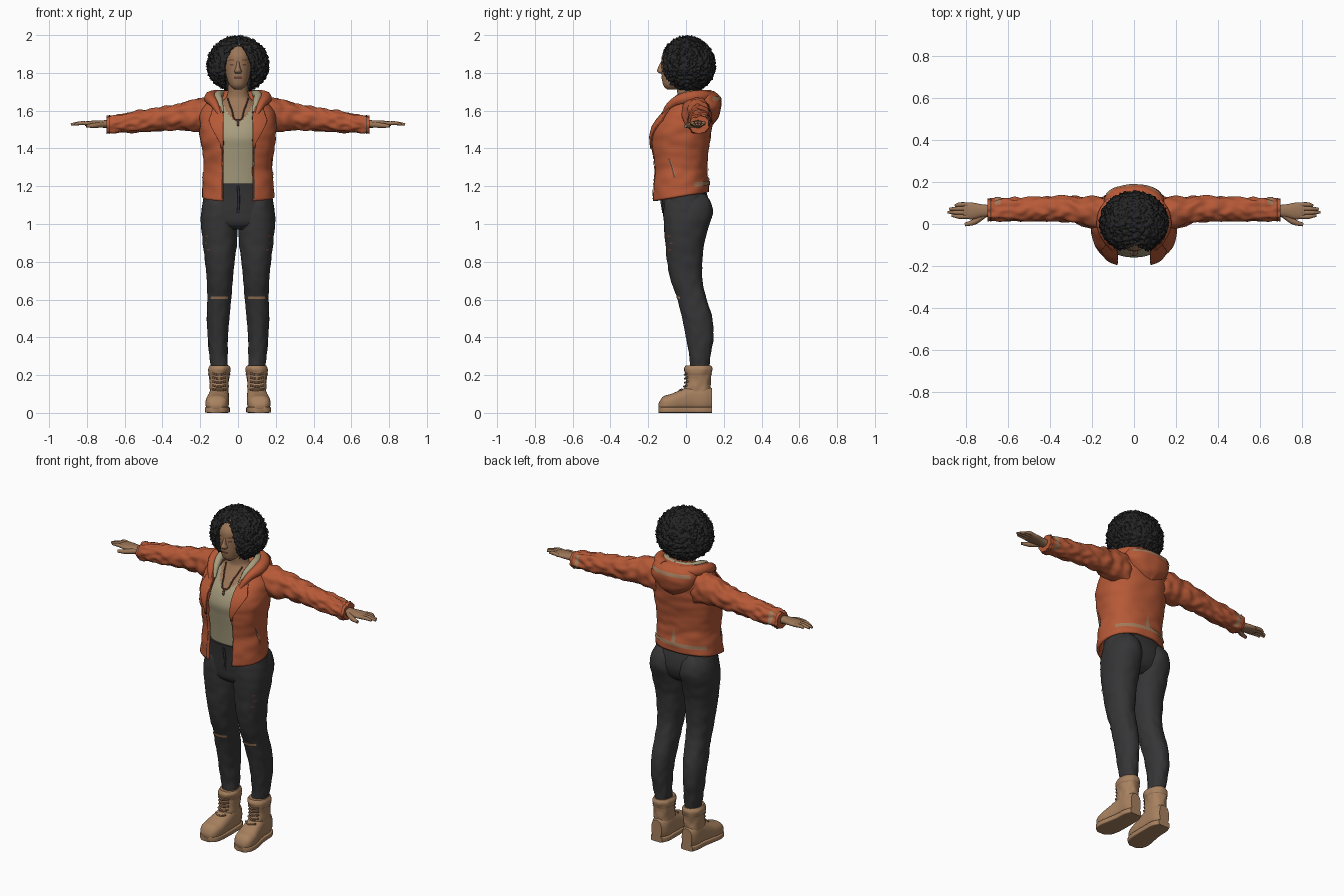
import bpy, bmesh, math
from math import sin, cos, pi, asin
from mathutils import Vector, noise

cube = bpy.data.objects.get("Cube")
if cube:
    bpy.data.objects.remove(cube, do_unlink=True)


def material(name, *rgb):
    m = bpy.data.materials.new(name)
    m.use_nodes = True
    m.diffuse_color = (*rgb, 1)
    bsdf = m.node_tree.nodes["Principled BSDF"]
    bsdf.inputs["Base Color"].default_value = (*rgb, 1)
    bsdf.inputs["Roughness"].default_value = 0.8
    return m


SKIN = material("brown skin", .33, .18, .095)
LIP = material("dark brown", .14, .055, .035)
HAIR = material("black hair", .018, .018, .019)
RUST = material("rust jacket", .47, .1, .038)
TRIM = material("tan trim", .36, .2, .11)
TANK = material("khaki cloth", .39, .34, .21)
DENIM = material("charcoal denim", .036, .036, .038)
BOOT = material("tan leather", .39, .22, .115)
SOLE = material("boot lace brown", .24, .13, .07)


def finish(name, mesh, mats, mirror=False, solid=0, angle=50):
    for m in mats:
        mesh.materials.append(m)
    mesh.shade_smooth()
    mesh.set_sharp_from_angle(angle=math.radians(angle))
    ob = bpy.data.objects.new(name, mesh)
    bpy.context.scene.collection.objects.link(ob)
    if solid:
        mod = ob.modifiers.new("thickness", "SOLIDIFY")
        mod.thickness, mod.offset = solid, 0
    if mirror:
        ob.modifiers.new("mirror", "MIRROR").use_mirror_merge = False
    return ob


def sample(st, t):
    """Smoothly interpolate section bounds at position t."""
    i = 0
    while i < len(st) - 2 and t > st[i + 1][0]:
        i += 1
    slope = lambda a, b, k: (b[k] - a[k]) / (b[0] - a[0])
    p, q = st[i], st[i + 1]
    h = q[0] - p[0]
    u = (t - p[0]) / h
    out = []
    for k in range(1, 5):
        m0 = slope(st[max(i - 1, 0)], q, k) * h
        m1 = slope(p, st[min(i + 2, len(st) - 1)], k) * h
        c = q[k] - p[k]
        out.append(p[k] + u * (m0 + u * (3 * c - 2 * m0 - m1 + u * (m0 + m1 - 2 * c))))
    return out


def loft(name, st, mats, axis="z", n=2.2, arc=None, span=None, grow=0, rows=30, segs=44,
         rumple=0, mirror=False, warp=None, solid=0, paint=None, angle=50):
    """Skin over rounded sections; each station is position, then low/high bounds."""
    t0, t1 = span or (st[0][0], st[-1][0])
    bm = bmesh.new()
    rings = []
    for r in range(rows + 1):
        t = t0 + (t1 - t0) * r / rows
        a0, a1, b0, b1 = sample(st, t)
        lo, hi = arc(t) if arc else (0, 2 * pi)
        ring = []
        for s in range(segs + 1 if arc else segs):
            th = lo + (hi - lo) * s / segs
            sa, ca = sin(th), cos(th)
            ea = math.copysign(abs(sa) ** (2 / n), sa)
            eb = -math.copysign(abs(ca) ** (2 / n), ca)
            g = grow + rumple * noise.noise(Vector((t * 22, ea * 2, eb * 2)))
            a = (a0 + a1) / 2 + ea * ((a1 - a0) / 2 + g)
            b = (b0 + b1) / 2 + eb * ((b1 - b0) / 2 + g)
            co = Vector({"x": (t, a, b), "y": (a, t, b), "z": (a, b, t)}[axis])
            if warp:
                warp(co)
            ring.append(bm.verts.new(co))
        rings.append(ring)
    for p, q in zip(rings, rings[1:]):
        for s in range(len(p) - 1 if arc else len(p)):
            e = (s + 1) % len(p)
            f = bm.faces.new((p[s], p[e], q[e], q[s]))
            if paint:
                f.material_index = paint(f.calc_center_median())
    if not arc:
        for ring in (rings[0], rings[-1]):
            bm.faces.new(ring).material_index = paint(ring[0].co) if paint else 0
    bmesh.ops.recalc_face_normals(bm, faces=bm.faces)
    mesh = bpy.data.meshes.new(name)
    bm.to_mesh(mesh)
    bm.free()
    return finish(name, mesh, mats if isinstance(mats, list) else [mats], mirror, solid, angle)


def patch(name, st, mat, span, arc, grow=.003, **kw):
    fn = arc if callable(arc) else (lambda t: arc)
    return loft(name, st, mat, span=span, arc=fn, grow=grow, rows=8, segs=20, **kw)


def tube(name, pts, mat, radius, taper=None, mirror=False):
    cu = bpy.data.curves.new(name, "CURVE")
    cu.dimensions, cu.bevel_depth, cu.bevel_resolution = "3D", radius, 3
    cu.use_fill_caps, cu.resolution_u = True, 8
    sp = cu.splines.new("BEZIER")
    sp.bezier_points.add(len(pts) - 1)
    for i, (bp, p) in enumerate(zip(sp.bezier_points, pts)):
        bp.co = p
        bp.handle_left_type = bp.handle_right_type = "AUTO"
        bp.radius = taper[i] if taper else 1
    tmp = bpy.data.objects.new(name + " path", cu)
    mesh = bpy.data.meshes.new_from_object(tmp)
    bpy.data.objects.remove(tmp)
    mesh.materials.clear()
    return finish(name, mesh, [mat], mirror)


def sym(*rows):
    return [(t, -r, r, y0, y1) for t, r, y0, y1 in rows]


# Torso: tank top with a scooped neckline, chest and neck
torso = sym((1.17, .15, -.12, .09), (1.3, .15, -.135, .08), (1.4, .155, -.15, .09),
            (1.46, .16, -.158, .1), (1.53, .16, -.135, .11), (1.59, .14, -.095, .11),
            (1.64, .1, -.06, .1), (1.67, .062, -.045, .07), (1.75, .05, -.055, .05))
loft("tank_top_and_neck", torso, [TANK, SKIN], rows=70, segs=72,
     paint=lambda c: int(c.z > 1.545 + 14 * c.x ** 2))
tube("necklace", [(-.055, -.035, 1.665), (-.035, -.085, 1.61), (0, -.13, 1.55),
                  (.035, -.085, 1.61), (.055, -.035, 1.665)], LIP, .004)
tube("pendant", [(0, -.13, 1.555), (0, -.143, 1.52)], LIP, .006)

# Head and face
head = sym((1.712, .02, -.1, -.05), (1.73, .04, -.118, -.02), (1.76, .056, -.126, .03),
           (1.8, .066, -.129, .06), (1.85, .072, -.13, .08), (1.9, .07, -.124, .09),
           (1.955, .045, -.08, .07))
loft("head", head, SKIN)
loft("nose", sym((1.797, .015, -.14, -.1), (1.808, .02, -.153, -.1), (1.825, .013, -.149, -.1),
                 (1.865, .007, -.13, -.1)), SKIN, rows=12, segs=20)
patch("lips", head, LIP, (1.768, 1.78), (-.3, .3))
patch("eyes", head, LIP, (1.84, 1.848), (.3, .58), mirror=True)
patch("eyebrows", head, LIP, (1.865, 1.87), (.24, .68), mirror=True)
tube("ears", [(.072, .0, 1.86), (.076, .01, 1.82)], SKIN, .012, mirror=True)

# Curly hair: lumpy ball with an arched opening for the face
bm = bmesh.new()
bmesh.ops.create_icosphere(bm, subdivisions=6, radius=1)
for v in bm.verts:
    d = v.co.normalized()
    curl = noise.voronoi(d * 8)[0][0] * .03 + noise.voronoi(d * 17)[0][0] * .022
    r = 1.07 - curl * 4
    low = 1 + .07 * max(0, -d.z) * 2 * (1 + d.z)
    v.co = (d.x * .166 * r * low, .008 + d.y * .15 * r * low, 1.845 + d.z * .154 * r)
    arch = .066 * math.sqrt(max(0, min(1, (1.94 - v.co.z) / .1)))
    if v.co.y < 0 and abs(v.co.x) < arch:
        v.co.y = 0
mesh = bpy.data.meshes.new("curly_hair")
bm.to_mesh(mesh)
bm.free()
finish("curly_hair", mesh, [HAIR], angle=60)

# Open jacket body
coat = sym((1.15, .185, -.178, .115), (1.21, .181, -.175, .113), (1.3, .175, -.168, .105),
           (1.4, .184, -.18, .115), (1.47, .195, -.184, .125), (1.54, .195, -.158, .133),
           (1.6, .188, -.108, .138), (1.65, .15, -.07, .135), (1.69, .1, -.035, .12))


def hem_tilt(co):
    co.z += .17 * co.y * max(0, min(1, (1.35 - co.z) / .2))


def gap(t):
    width = .078 + .3 * max(0, t - 1.58)
    return asin(min(1, width / sample(coat, t)[1]) ** 1.15)


style = dict(n=2.3, rumple=.006, warp=hem_tilt)
loft("jacket_body", coat, RUST, arc=lambda t: (gap(t), 2 * pi - gap(t)),
     rows=50, segs=80, solid=.014, **style)
lapel = lambda t: (gap(t) - .03, gap(t) + .03 + .4 * max(0, 1 - abs(t - 1.55) / .13))
patch("lapels", coat, RUST, (1.4, 1.64), lapel, grow=.014, solid=.008, mirror=True, **style)
patch("front_zips", coat, LIP, (1.16, 1.42), lambda t: (gap(t), gap(t) + .035),
      grow=.011, mirror=True, **style)
patch("pocket_zips", coat, LIP, (1.25, 1.35), lambda t: (1.5 - 2 * (t - 1.2), 1.55 - 2 * (t - 1.2)),
      grow=.011, mirror=True, **style)
patch("pocket_trim", coat, TRIM, (1.26, 1.34), lambda t: (1.55 - 2 * (t - 1.2), 1.57 - 2 * (t - 1.2)),
      grow=.012, mirror=True, **style)
patch("back_hem_band", coat, TRIM, (1.19, 1.215), (pi - 1.1, pi + 1.1), grow=.011, **style)
patch("back_seam", coat, TRIM, (1.215, 1.3),
      lambda t: (pi - .6 * (1.31 - t), pi + .6 * (1.31 - t)), grow=.011, **style)

# Sleeves
sleeve = [(.1, -.03, .125, 1.47, 1.668), (.2, -.02, .13, 1.487, 1.665), (.3, .008, .13, 1.497, 1.64),
          (.4, .014, .13, 1.495, 1.62), (.55, .014, .125, 1.486, 1.595), (.695, .014, .118, 1.48, 1.57)]
loft("sleeves", sleeve, RUST, axis="x", rows=60, rumple=.012, mirror=True)
patch("cuff_bands", sleeve, TRIM, (.635, .66), (.5, 2.7), axis="x", rumple=.012, mirror=True)
patch("cuff_seams", sleeve, LIP, (.678, .683), (0, 2 * pi), axis="x", rumple=.012, mirror=True)

# Hood lying on the back, with its collar and lining
hood = sym((1.525, .03, .1, .14), (1.56, .09, .07, .168), (1.61, .135, .03, .185),
           (1.65, .142, .01, .187), (1.68, .13, .02, .175), (1.705, .1, .04, .145))
loft("hood", hood, RUST, rumple=.006)
patch("hood_stripe", hood, TRIM, (1.655, 1.675), (pi - 1.1, pi + 1.1), grow=.004, rumple=.006)
tube("collar", [(.09, -.13, 1.565), (.125, -.075, 1.635), (.145, .0, 1.665), (.12, .08, 1.675),
                (.05, .13, 1.675)], RUST, .034, [.25, .65, 1, 1, 1], mirror=True)
tube("collar_lining", [(.08, -.11, 1.59), (.098, -.06, 1.65), (.105, .0, 1.68), (.08, .07, 1.685),
                       (.0, .1, 1.685)], TANK, .024, [.3, .8, 1, 1, 1], mirror=True)

# Hands
loft("palms", [(.67, .035, .09, 1.507, 1.55), (.72, .032, .093, 1.51, 1.549),
               (.77, .022, .102, 1.515, 1.547), (.81, .027, .1, 1.519, 1.543)],
     SKIN, axis="x", rows=14, segs=28, mirror=True)
for i, (finger, tip) in enumerate((("index", .866), ("middle", .885), ("ring", .877), ("little", .85))):
    y = .035 + .019 * i
    tube(finger + "_fingers", [(.79, y, 1.531), (.83, y, 1.534), (tip, y * .8 + .013, 1.527)],
         SKIN, .011, [1, .95, .6], mirror=True)
tube("thumbs", [(.71, .045, 1.525), (.76, .01, 1.522), (.803, -.003, 1.518)],
     SKIN, .014, [1.1, 1, .6], mirror=True)

# Trousers with torn knees and thighs
loft("trouser_hips", sym((.97, .1, -.08, .06), (1.0, .17, -.112, .1), (1.06, .192, -.122, .125),
                         (1.12, .186, -.126, .122), (1.17, .175, -.13, .108), (1.215, .164, -.136, .098)),
     DENIM)
leg = [(.22, .056, .142, .022, .12), (.3, .055, .15, .018, .13), (.4, .054, .16, .0, .145),
       (.5, .046, .165, -.02, .139), (.6, .036, .162, -.045, .11), (.7, .028, .165, -.08, .087),
       (.8, .018, .174, -.1, .087), (.9, .006, .187, -.11, .097), (1.0, .001, .196, -.117, .125),
       (1.06, .004, .194, -.12, .142), (1.12, .02, .18, -.11, .13), (1.16, .05, .15, -.08, .1)]
loft("trouser_legs", leg, DENIM, rows=60, rumple=.004, mirror=True)
patch("knee_tears", leg, SKIN, (.602, .615),
      lambda t: (-.75 + 8 * abs(t - .609), .75 - 8 * abs(t - .609)), rumple=.004, mirror=True)
for i in range(3):
    z, a = .86 + .035 * i, .75 + .12 * (i % 2)
    patch("thigh_tear", leg, LIP, (z, z + .008), (a - .12, a + .1), rumple=.004, mirror=True)
tube("trouser_fly", [(0, -.138, 1.2), (.004, -.131, 1.13), (0, -.12, 1.06)], DENIM, .006)

# Boots
foot = [(-.145, .09, .14, .02, .05), (-.125, .064, .164, .004, .084), (-.08, .05, .172, .004, .1),
        (-.02, .047, .162, .004, .125), (.04, .047, .152, .004, .15), (.1, .05, .149, .004, .15),
        (.138, .068, .135, .015, .13)]
loft("boot_feet", foot, BOOT, axis="y", n=2.5, mirror=True)
tread = [(y, x0 - .004, x1 + .004, 0, .032) for y, x0, x1, _, _ in foot]
loft("boot_soles", tread, BOOT, axis="y", n=7, mirror=True)
shaft = [(.06, .056, .148, .0, .134), (.11, .052, .15, -.012, .13), (.16, .049, .15, -.002, .13),
         (.205, .044, .154, -.004, .134), (.235, .04, .158, -.01, .14), (.252, .05, .15, .0, .13)]
loft("boot_shafts", shaft, BOOT, rumple=.005, mirror=True)
patch("boot_collar_seams", shaft, SOLE, (.204, .208), (0, 2 * pi), rumple=.005, mirror=True)
for i in range(5):
    z = .118 + .021 * i
    y = sample(shaft, z)[2] - .004 - (.02 if i == 0 else 0)
    tube("boot_lace", [(.066, y + .014, z + .006), (.1, y, z), (.134, y + .014, z + .006)],
         SOLE, .005, mirror=True)
